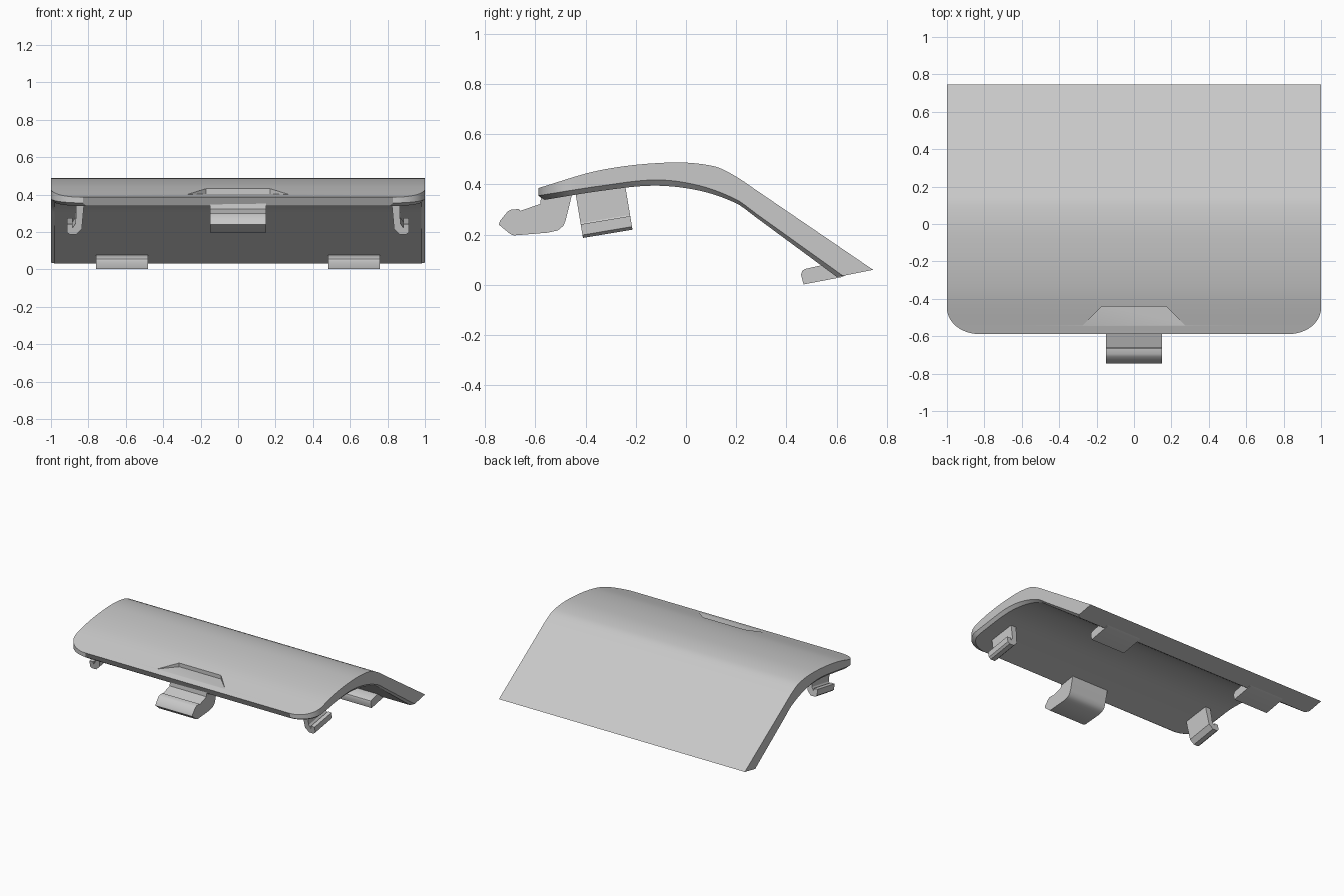
import bpy, bmesh, math

cube = bpy.data.objects.get("Cube")
if cube:
    bpy.data.objects.remove(cube)

grey = bpy.data.materials.new("light grey plastic")
grey.use_nodes = True
COLOUR = (0.58, 0.58, 0.58, 1)
grey.diffuse_color = COLOUR
grey.node_tree.nodes["Principled BSDF"].inputs["Base Color"].default_value = COLOUR


def loft(name, rings):
    """Closed solid through a list of equal-length rings of points."""
    bm = bmesh.new()
    loops = [[bm.verts.new(p) for p in ring] for ring in rings]
    n = len(loops[0])
    for a, b in zip(loops, loops[1:]):
        for i in range(n):
            j = (i + 1) % n
            bm.faces.new((a[i], a[j], b[j], b[i]))
    bm.faces.new(loops[0])
    bm.faces.new(loops[-1])
    bmesh.ops.recalc_face_normals(bm, faces=bm.faces)
    mesh = bpy.data.meshes.new(name)
    bm.to_mesh(mesh)
    bm.free()
    obj = bpy.data.objects.new(name, mesh)
    bpy.context.collection.objects.link(obj)
    mesh.materials.append(grey)
    return obj


def smooth(obj, angle=25):
    bpy.ops.object.select_all(action="DESELECT")
    bpy.context.view_layer.objects.active = obj
    obj.select_set(True)
    bpy.ops.object.shade_smooth_by_angle(angle=math.radians(angle))


def curve(knots, y):
    """Smooth height at y through (y, z) knots."""
    def slope(i):
        a, b = knots[max(i - 1, 0)], knots[min(i + 1, len(knots) - 1)]
        return (b[1] - a[1]) / (b[0] - a[0])
    k = 0
    while k < len(knots) - 2 and y > knots[k + 1][0]:
        k += 1
    (y0, z0), (y1, z1) = knots[k], knots[k + 1]
    h = y1 - y0
    t = (y - y0) / h
    return ((1 + 2 * t) * (1 - t) ** 2 * z0 + t * (1 - t) ** 2 * h * slope(k)
            + t * t * (3 - 2 * t) * z1 + t * t * (t - 1) * h * slope(k + 1))


# Curved cover: top skin, side wall and chamfered underside
TOP = [(-.59, .385), (-.34, .457), (-.07, .487), (.11, .473), (.2, .431), (.28, .377), (.36, .323)]
RIM = [(-.59, .355), (-.34, .394), (-.12, .418), (.05, .396), (.2, .34), (.28, .283), (.36, .226)]
UNDER = [(-.59, .334), (-.34, .374), (-.13, .395), (.05, .376), (.2, .325), (.28, .268), (.36, .211)]
FRONT, CORNER_Y, CORNER_X = -.588, .14, .17


def section(w, top, rim, under):
    half = [(w, *top), (w, *rim), (w - .02, *under)]
    return half + [(-x, y, z) for x, y, z in reversed(half)]


rings = []
corner = [(math.sin(a), math.cos(a)) for a in (math.pi / 2 * (1 - i / 12) for i in range(12))]
stations = [(FRONT + CORNER_Y * (1 - s), 1 - CORNER_X * (1 - c)) for s, c in corner]
start = FRONT + CORNER_Y
stations += [(start + (.28 - start) * i / 32, 1) for i in range(33)]
for y, w in stations:
    inner = y + .025 * max(0, (-.3 - y) / .29)
    rings.append(section(w, (y, curve(TOP, y)), (y, curve(RIM, y)), (inner, curve(UNDER, inner))))
rings.append(section(1, (.745, .06), (.625, .036), (.6, .032)))
cover = loft("cover", rings)

# Thumb recess cut into the front edge
outline = [(-.17, -.44), (.17, -.44), (.272, -.54), (.272, -.545), (-.272, -.545), (-.272, -.54)]
cutter = loft("recess_cutter", [[(x, y, z + .05 * (y + .54)) for x, y in outline] for z in (.399, .6)])
cutter.hide_render = True
cut = cover.modifiers.new("recess", "BOOLEAN")
cut.operation, cut.solver, cut.object = "DIFFERENCE", "EXACT", cutter
bpy.context.view_layer.objects.active = cover
bpy.ops.object.modifier_apply(modifier="recess")
bpy.data.objects.remove(cutter)
smooth(cover)

# Front latch
latch_profile = [(-.745, .24), (-.74, .255), (-.71, .292), (-.695, .3), (-.665, .302), (-.66, .295),
                 (-.58, .322), (-.575, .365), (-.45, .375), (-.478, .26), (-.488, .235),
                 (-.51, .217), (-.55, .208), (-.685, .197), (-.7, .203)]
latch = loft("front_latch", [[(x, y, z) for y, z in latch_profile] for x in (-.15, .15)])
smooth(latch, 35)

# Side clips (tilted) and rear tabs, one per side
clip_profile = [(.82, .2), (.865, .2), (.868, .06), (.885, .035), (.885, .055),
                (.915, .055), (.915, .012), (.9, 0), (.865, 0), (.835, .03)]
tab_profile = [(.468, .002), (.458, .04), (.462, .055), (.472, .063), (.56, .083), (.66, .05), (.62, .031)]
tilt = math.radians(9.5)
for side, sign in (("left", 1), ("right", -1)):
    loft(side + "_clip", [[(sign * x, -.41 + d * math.cos(tilt) - h * math.sin(tilt),
                            .187 + d * math.sin(tilt) + h * math.cos(tilt))
                           for x, h in clip_profile] for d in (0, .2)])
    tab = loft(side + "_rear_tab", [[(sign * x, y, z) for y, z in tab_profile] for x in (.48, .76)])
    smooth(tab, 35)
